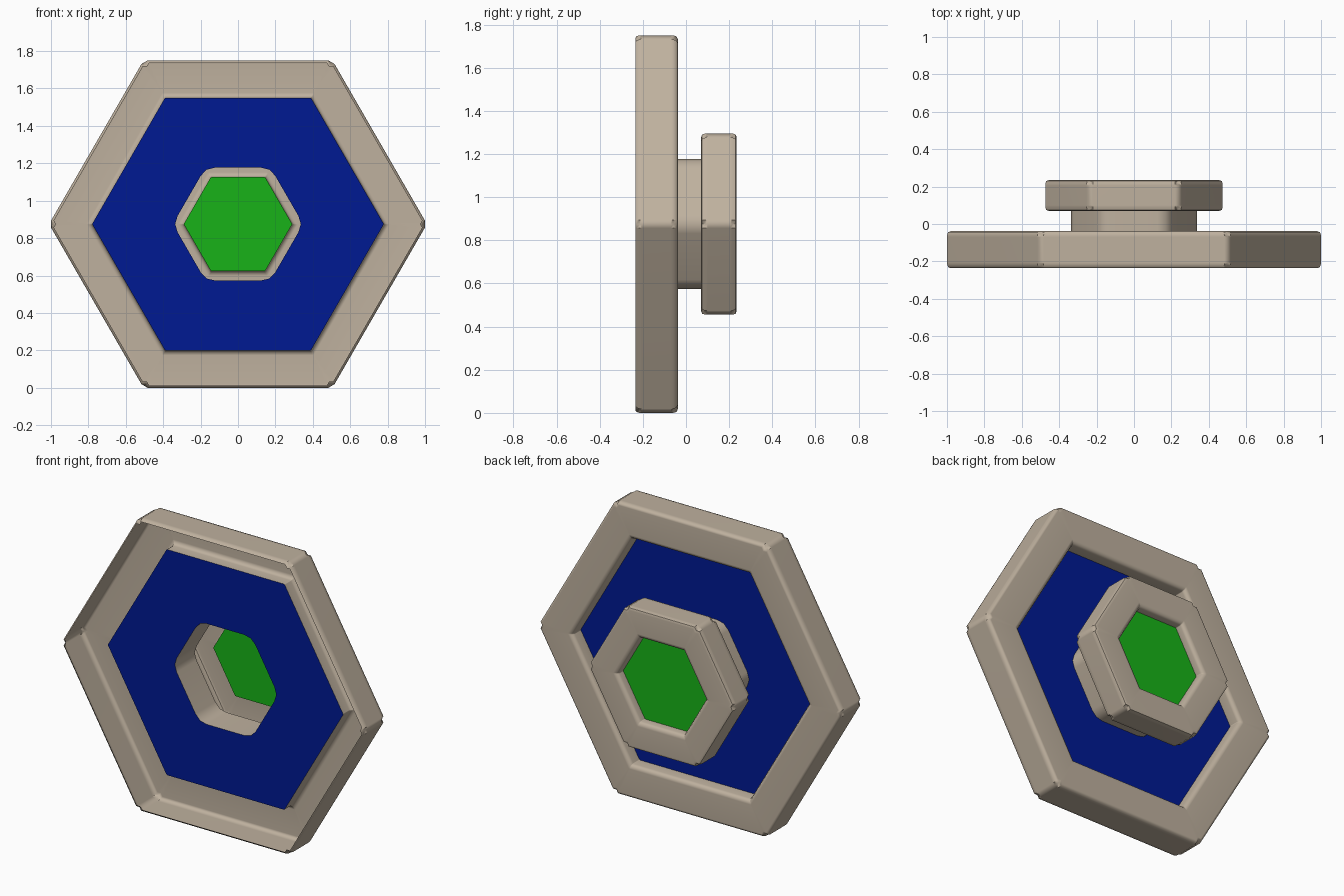
import bpy, bmesh, math

if "Cube" in bpy.data.objects:
    bpy.data.objects.remove(bpy.data.objects["Cube"])

CZ = 0.875  # height of the hexagon centre


def material(name, col):
    m = bpy.data.materials.new(name)
    m.diffuse_color = (*col, 1)
    m.use_nodes = True
    m.node_tree.nodes["Principled BSDF"].inputs["Base Color"].default_value = m.diffuse_color
    return m


stone = material("warm grey stone", (0.52, 0.44, 0.345))
blue = material("deep blue", (0.0, 0.01, 0.29))
green = material("bright green", (0.009, 0.45, 0.009))


def hex_loop(R, y, cut, dip):
    """Hexagon in the xz plane; each corner has two cut points and a middle one."""
    pts = []
    for k in range(6):
        a = math.radians(60 * k)
        cx, cz = R * math.cos(a), R * math.sin(a)
        for s in (-1, 0, 1):
            if s:
                b = a + s * math.radians(120)
                x, z = cx + cut * math.cos(b), cz + cut * math.sin(b)
            else:
                r = R - dip
                x, z = r * math.cos(a), r * math.sin(a)
            pts.append((x, y, z + CZ))
    return pts


def loft(name, profile, mat, cap=False):
    """Open shell through hexagon loops (radius, y, corner cut, corner dip)."""
    bm = bmesh.new()
    rings = [[bm.verts.new(p) for p in hex_loop(*row)] for row in profile]
    n = len(rings[0])
    for a, b in zip(rings, rings[1:]):
        for i in range(n):
            j = (i + 1) % n
            bm.faces.new((a[i], b[i], b[j], a[j]))
    if cap:
        bm.faces.new(rings[-1][::-1])
    me = bpy.data.meshes.new(name)
    bm.to_mesh(me)
    bm.free()
    me.materials.append(mat)
    ob = bpy.data.objects.new(name, me)
    bpy.context.collection.objects.link(ob)
    bpy.context.view_layer.objects.active = ob
    bpy.ops.object.select_all(action='DESELECT')
    ob.select_set(True)
    bpy.ops.object.shade_smooth_by_angle(angle=math.radians(50))
    # Keep the broad faces flat-looking between rounded edges
    wn = ob.modifiers.new("flat faces", 'WEIGHTED_NORMAL')
    wn.keep_sharp = True
    return ob


NOTCH = (0.022, 0.022)   # grooved corners at the rims
WALL = (0.022, 0.011)    # cut corners along the outer walls
SHARP = (0.004, 0.002)   # crisp corners
ROUND = (0.05, 0.012)    # rounded neck corners

# Outer frame: hollow shell, open at the front, with a well at the back
loft("outer_frame", [
    (0.995, -0.235, *NOTCH), (1.005, -0.230, *NOTCH), (1.0104, -0.215, *NOTCH),
    (1.0104, -0.205, *WALL), (1.0104, -0.07, *WALL),
    (1.0104, -0.06, *NOTCH), (1.005, -0.044, *NOTCH), (0.99, -0.038, *NOTCH),
    (0.81, -0.038, *SHARP), (0.79, -0.044, *SHARP), (0.78, -0.06, *SHARP),
    (0.78, -0.118, *SHARP)], stone)

# Blue panel at the bottom of the well, with a hexagonal hole
loft("blue_panel", [(0.78, -0.118, *SHARP), (0.348, -0.118, *ROUND)], blue)

# Neck tube widening into the small rear ring
loft("neck_and_rear_ring", [
    (0.348, -0.118, *ROUND), (0.348, 0.07, *ROUND),
    (0.465, 0.07, *NOTCH), (0.480, 0.075, *NOTCH), (0.485, 0.09, *NOTCH),
    (0.485, 0.10, *WALL), (0.485, 0.205, *WALL),
    (0.485, 0.215, *NOTCH), (0.480, 0.230, *NOTCH), (0.465, 0.235, *NOTCH),
    (0.32, 0.235, *SHARP), (0.30, 0.229, *SHARP), (0.29, 0.215, *SHARP),
    (0.29, 0.18, *SHARP)], stone)

# Green panel closing the rear ring
loft("green_panel", [(0.29, 0.18, *SHARP), (0.15, 0.18, *SHARP)], green, cap=True)
